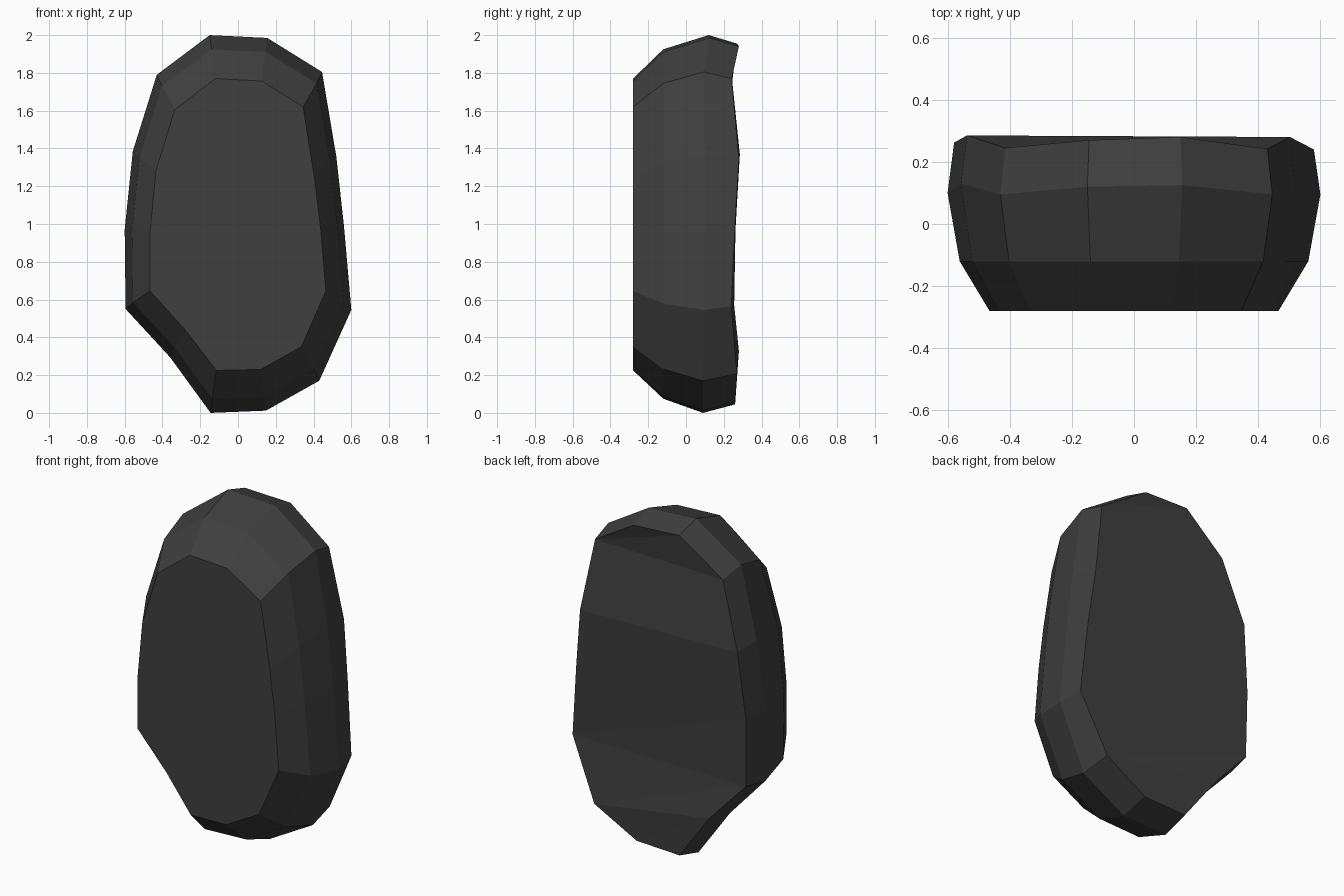
import bpy, bmesh

if "Cube" in bpy.data.objects:
    bpy.data.objects.remove(bpy.data.objects["Cube"])

# Outline at the widest section (x, z), clockwise from the top left
OUTER = [(-.15, 2.0), (.155, 1.985), (.445, 1.805), (.52, 1.36), (.56, 1.0),
         (.60, .545), (.43, .17), (.148, .012), (-.145, 0), (-.36, .295),
         (-.595, .55), (-.60, .97), (-.557, 1.385), (-.43, 1.79)]
# Outline of the flat front face
FRONT = [(-.12, 1.77), (.125, 1.757), (.345, 1.62), (.405, 1.24), (.437, .98),
         (.465, .645), (.335, .35), (.12, .23), (-.115, .225), (-.275, .435),
         (-.465, .645), (-.465, .96), (-.435, 1.28), (-.335, 1.605)]
# Depth of the uneven back rim at each outline point
BACK_Y = [.27, .28, .242, .28, .26, .24, .27, .26, .26, .28, .255, .262, .285, .245]
WIDE_Y = [.12, .125, .095, .10, .10, .095, .09, .09, .09, .10, .105, .10, .13, .095]


def scaled(k, kz):
    return [(x * k, 1 + (z - 1) * kz) for x, z in OUTER]


stone_mat = bpy.data.materials.new("dark grey stone")
stone_mat.diffuse_color = (.05, .05, .05, 1)
stone_mat.use_nodes = True
stone_mat.node_tree.nodes["Principled BSDF"].inputs["Base Color"].default_value = stone_mat.diffuse_color

bm = bmesh.new()
n = len(OUTER)
sections = [(FRONT, [-.28] * n), (scaled(.935, .925), [-.12] * n),
            (OUTER, WIDE_Y), (scaled(.965, .955), BACK_Y)]
rings = [[bm.verts.new((x, y, z)) for (x, z), y in zip(pts, ys)]
         for pts, ys in sections]

# Bevelled sides
for a, b in zip(rings, rings[1:]):
    for i in range(n):
        j = (i + 1) % n
        bm.faces.new((a[i], a[j], b[j], b[i]))

# Flat front, and a slightly uneven back made of cross strips
bm.faces.new(rings[0])
back = rings[-1]
for i in range(n // 2 - 1):
    left, right = back[-i % n], back[i + 1]
    low_left, low_right = back[n - 1 - i], back[i + 2]
    bm.faces.new((left, right, low_right))
    bm.faces.new((left, low_right, low_left))
bmesh.ops.recalc_face_normals(bm, faces=bm.faces[:])

mesh = bpy.data.meshes.new("stone_slab")
bm.to_mesh(mesh)
bm.free()
mesh.materials.append(stone_mat)
slab = bpy.data.objects.new("stone_slab", mesh)
bpy.context.collection.objects.link(slab)
